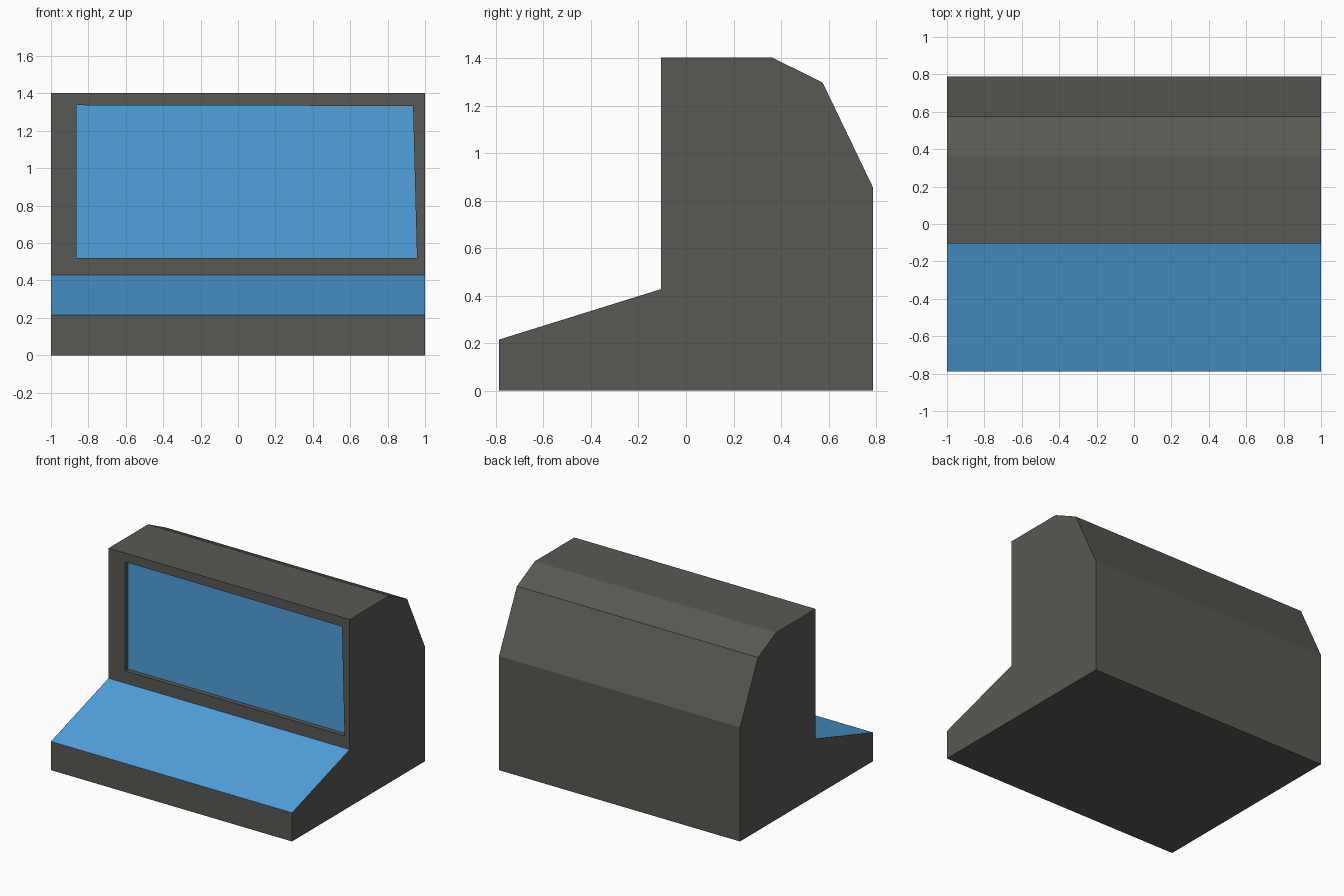
import bpy, bmesh
from mathutils import Vector

if "Cube" in bpy.data.objects:
    bpy.data.objects.remove(bpy.data.objects["Cube"])

def material(name, rgb):
    m = bpy.data.materials.new(name)
    m.diffuse_color = (*rgb, 1)
    m.use_nodes = True
    m.node_tree.nodes["Principled BSDF"].inputs["Base Color"].default_value = m.diffuse_color
    return m

grey = material("dark grey", (0.098, 0.098, 0.087))
blue = material("panel blue", (0.080, 0.356, 0.716))

# Console side profile (y, z), swept across x
profile = [(-0.788, 0), (-0.788, 0.215), (-0.105, 0.428), (-0.105, 1.403),
           (0.362, 1.403), (0.575, 1.298), (0.788, 0.855), (0.788, 0)]
bm = bmesh.new()
side = bm.faces.new([bm.verts.new((-1, y, z)) for y, z in profile])
swept = bmesh.ops.extrude_face_region(bm, geom=[side])["geom"]
bmesh.ops.translate(bm, vec=(2, 0, 0), verts=[v for v in swept if isinstance(v, bmesh.types.BMVert)])
bmesh.ops.recalc_face_normals(bm, faces=bm.faces[:])

# Sloping control desk is blue
for f in bm.faces:
    if f.normal.y < -0.1 and f.normal.z > 0.5:
        f.material_index = 1

# Slightly crooked screen opening cut into the upright front
screen = next(f for f in bm.faces if f.normal.y < -0.9 and f.calc_center_median().z > 0.5)
bmesh.ops.inset_region(bm, faces=[screen], thickness=0.1)
mid = screen.calc_center_median()
for v in screen.verts:
    high = v.co.z > mid.z
    if v.co.x < mid.x:
        v.co = Vector((-0.863, -0.105, 1.337 if high else 0.52))
    else:
        v.co = Vector((0.936 if high else 0.957, -0.105, 1.333 if high else 0.52))

# Recessed blue screen with grey walls
bmesh.ops.inset_region(bm, faces=[screen], thickness=0)
for v in screen.verts:
    v.co.y += 0.035
screen.material_index = 1

mesh = bpy.data.meshes.new("console")
bm.to_mesh(mesh)
bm.free()
mesh.materials.append(grey)
mesh.materials.append(blue)
bpy.context.collection.objects.link(bpy.data.objects.new("console", mesh))
